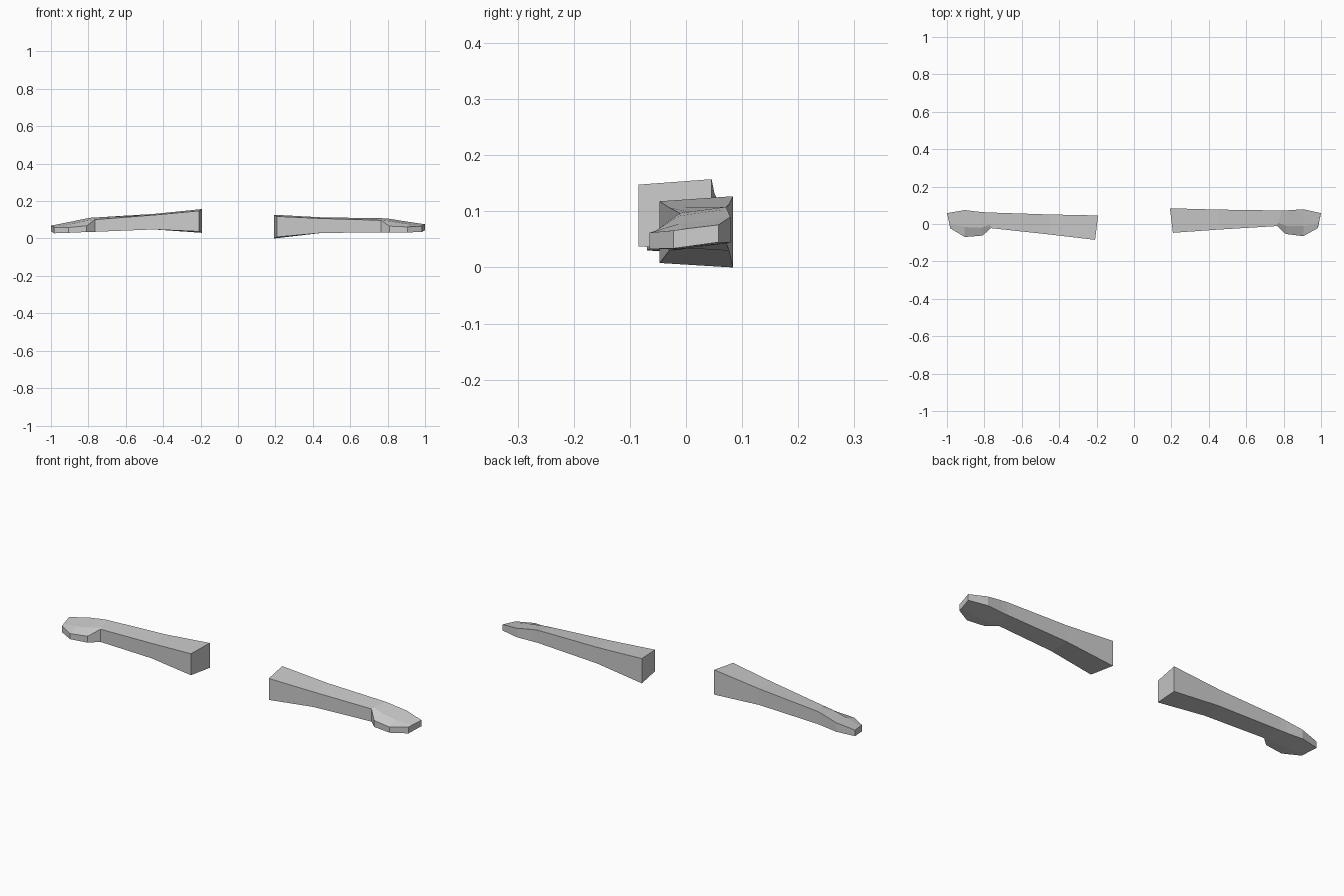
import bpy, bmesh

if "Cube" in bpy.data.objects:
    bpy.data.objects.remove(bpy.data.objects["Cube"])

skin = bpy.data.materials.new("plain_grey")
skin.diffuse_color = (0.6, 0.6, 0.6, 1)
skin.use_nodes = True
skin.node_tree.nodes["Principled BSDF"].inputs["Base Color"].default_value = skin.diffuse_color

# Cross sections from upper arm to fingertips: columns of (x, y, z bottom, z top)
# running from the front edge to the back edge
SECTIONS = [
    [(0.208, -0.047, 0.008, 0.118), (0.192, 0.084, 0.0, 0.127)],      # cut end
    [(0.45, -0.03, 0.03, 0.107), (0.45, 0.077, 0.03, 0.113)],         # elbow
    [(0.765, -0.011, 0.032, 0.097), (0.79, 0.072, 0.043, 0.108)],     # wrist
    [(0.81, -0.053, 0.033, 0.066), (0.82, -0.012, 0.033, 0.092),
     (0.82, 0.073, 0.043, 0.104)],                                    # thumb base
    [(0.905, -0.065, 0.033, 0.062), (0.905, -0.012, 0.033, 0.078),
     (0.905, 0.079, 0.044, 0.09)],                                    # knuckles
    [(0.983, -0.022, 0.034, 0.066), (0.987, 0.0, 0.037, 0.069),
     (1.0, 0.058, 0.045, 0.076)],                                     # fingertips
]


def three_columns(section):
    if len(section) == 3:
        return section
    a, b = section
    t = 0.2
    mid = tuple(p + (q - p) * t for p, q in zip(a, b))
    return [a, mid, b]


def build_arm(name, side):
    bm = bmesh.new()
    rings = []
    for section in SECTIONS:
        cols = three_columns(section)
        pts = [(x, y, zt) for x, y, zb, zt in cols]
        pts += [(x, y, zb) for x, y, zb, zt in reversed(cols)]
        ring = []
        for x, y, z in pts:
            if side < 0:
                # the left arm swings a little forward and up at the shoulder end
                t = (1.0 - x) / 0.8
                y -= 0.038 * t
                z += -0.007 + 0.037 * t
            ring.append(bm.verts.new((side * x, y, z)))
        rings.append(ring)
    for a, b in zip(rings, rings[1:]):
        for i in range(6):
            j = (i + 1) % 6
            bm.faces.new((a[i], a[j], b[j], b[i]))
    # end caps
    for ring in (rings[0], rings[-1]):
        bm.faces.new(ring)
    bmesh.ops.recalc_face_normals(bm, faces=bm.faces)
    mesh = bpy.data.meshes.new(name)
    bm.to_mesh(mesh)
    bm.free()
    mesh.materials.append(skin)
    bpy.context.collection.objects.link(bpy.data.objects.new(name, mesh))


build_arm("right_arm", 1)
build_arm("left_arm", -1)
